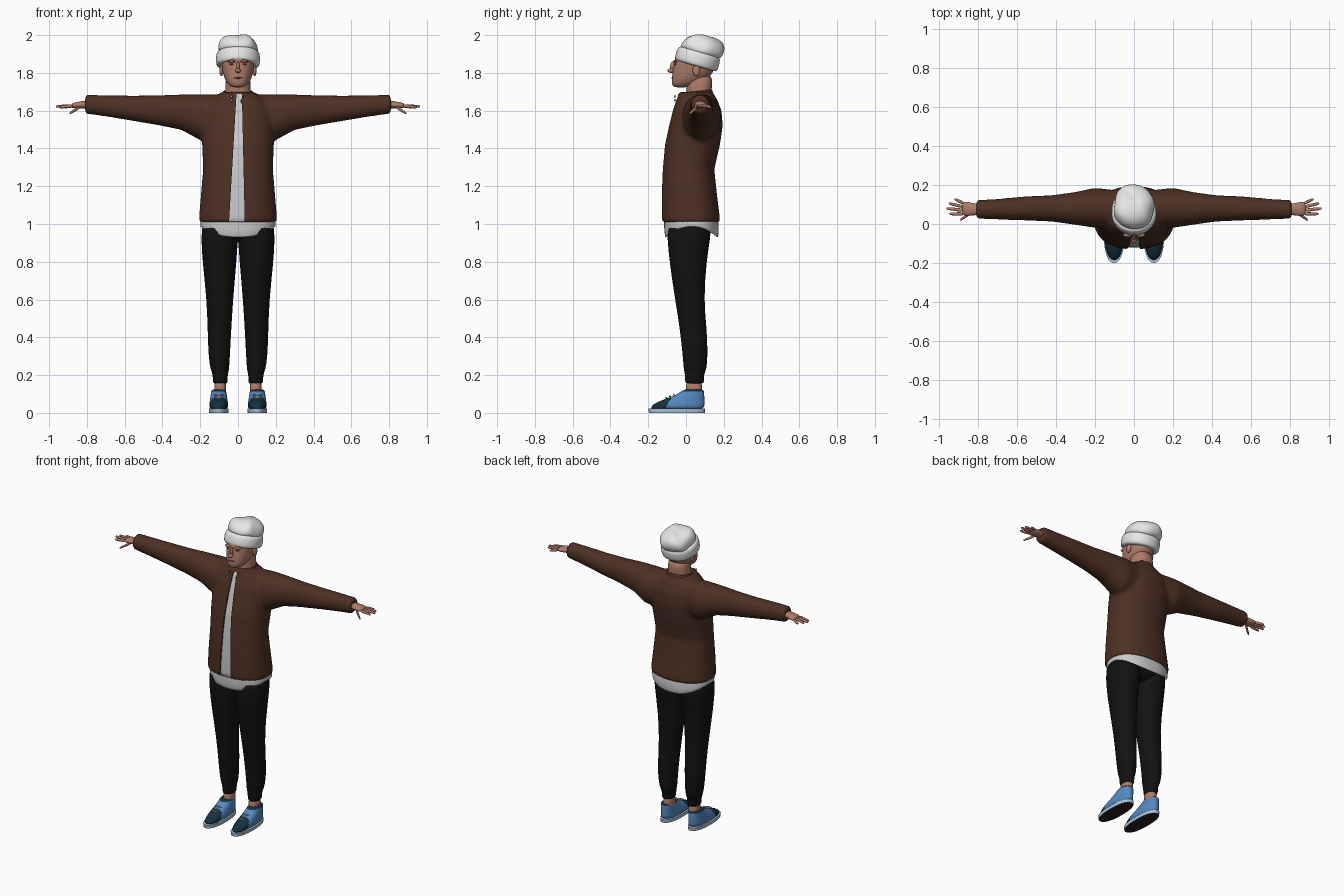
import bpy, bmesh, math
from mathutils import Vector

if "Cube" in bpy.data.objects:
    bpy.data.objects.remove(bpy.data.objects["Cube"])


def material(name, *rgb):
    m = bpy.data.materials.new(name)
    m.use_nodes = True
    m.diffuse_color = (*rgb, 1)
    for node in m.node_tree.nodes:
        if node.type == 'BSDF_PRINCIPLED':
            node.inputs["Base Color"].default_value = (*rgb, 1)
    return m


brown = material("jacket brown", .075, .03, .018)
shirt = material("shirt grey white", .6, .6, .6)
knit = material("hat white", .8, .8, .8)
black = material("trouser black", .006, .006, .006)
skin = material("skin", .42, .2, .14)
dark_skin = material("dark skin", .2, .07, .05)
blue = material("shoe blue", .09, .25, .55)
navy = material("shoe navy", .008, .03, .05)
pale = material("sole pale blue", .4, .55, .7)
tread = material("tread dark", .025, .012, .012)


def section(count, power):
    """Unit superellipse points."""
    for i in range(count):
        a = math.tau * (i + .5) / count
        yield [math.copysign(abs(f) ** (2 / power), f) for f in (math.cos(a), math.sin(a))]


def ring_z(z, front, back, rx, xc=0, power=2.3, tilt=0, dip=0):
    yc, ry = (front + back) / 2, (back - front) / 2
    return [Vector((xc + rx * c, yc + ry * s, z + tilt * ry * s - dip * s * s))
            for c, s in section(32, power)]


def ring_x(x, y, z, ry, rz, count=24):
    return [Vector((x, y + ry * c, z + rz * s)) for c, s in section(count, 2.1)]


def add_loft(bm, rings, caps=True, gap=0):
    rows = [[bm.verts.new(p) for p in ring] for ring in rings]
    n = len(rows[0])
    for low, high in zip(rows, rows[1:]):
        for i in range(n):
            j = (i + 1) % n
            mid = (low[i].co + low[j].co) / 2
            if abs(mid.x) < gap and mid.y < 0:
                continue
            bm.faces.new((low[i], low[j], high[j], high[i]))
    if caps:
        bm.faces.new(rows[0])
        bm.faces.new(rows[-1])


def finish(name, bm, mats, sub=1, mirror=False, solid=0):
    bmesh.ops.recalc_face_normals(bm, faces=bm.faces)
    me = bpy.data.meshes.new(name)
    bm.to_mesh(me)
    bm.free()
    me.shade_smooth()
    me.set_sharp_from_angle(angle=math.radians(60 if sub == 0 else 180))
    for m in mats:
        me.materials.append(m)
    o = bpy.data.objects.new(name, me)
    bpy.context.collection.objects.link(o)
    if mirror:
        o.modifiers.new("mirror", 'MIRROR')
    if solid:
        o.modifiers.new("thickness", 'SOLIDIFY').thickness = solid
    if sub:
        s = o.modifiers.new("smooth", 'SUBSURF')
        s.levels = s.render_levels = sub
    return o


def loft(name, rings, *mats, caps=True, gap=0, **kw):
    bm = bmesh.new()
    add_loft(bm, rings, caps, gap)
    return finish(name, bm, mats, **kw)


def ball(name, loc, size, mat, mirror=False):
    bm = bmesh.new()
    bmesh.ops.create_uvsphere(bm, u_segments=16, v_segments=10, radius=1)
    for v in bm.verts:
        v.co = Vector(loc) + v.co * Vector(size)
    return finish(name, bm, [mat], sub=0, mirror=mirror)


# Jacket: torso and sleeves fused into one smooth skin
torso = [(1.01, -.128, .18, .207), (1.03, -.13, .18, .207), (1.15, -.13, .165, .197),
         (1.29, -.124, .15, .185), (1.42, -.112, .18, .19), (1.52, -.09, .195, .195),
         (1.6, -.07, .188, .185), (1.66, -.05, .165, .14), (1.7, -.035, .14, .085)]
sleeve = [(.06, .08, 1.57, .09, .115), (.2, .083, 1.565, .103, .122), (.3, .08, 1.592, .085, .094),
          (.42, .08, 1.602, .068, .08), (.56, .08, 1.613, .062, .067),
          (.7, .076, 1.626, .053, .057), (.81, .075, 1.634, .048, .05)]
bm = bmesh.new()
add_loft(bm, [ring_z(*r) for r in torso])
for side in (1, -1):
    add_loft(bm, [ring_x(side * r[0], *r[1:]) for r in sleeve])
jacket = finish("jacket", bm, [brown, shirt], sub=0)
remesh = jacket.modifiers.new("fuse", 'REMESH')
remesh.mode, remesh.voxel_size = 'VOXEL', .011
relax = jacket.modifiers.new("relax", 'SMOOTH')
relax.factor, relax.iterations = .5, 8
bpy.context.view_layer.update()
evaluated = jacket.evaluated_get(bpy.context.evaluated_depsgraph_get())
bm = bmesh.new()
bm.from_mesh(evaluated.to_mesh())
jacket.modifiers.clear()

# Open front: cut both edges and sink the shirt strip between them
edges = [((-.048, 0, 1), (-.012, 0, 1.62)), ((.036, 0, 1), (.022, 0, 1.62))]
cuts = []
for low, high in edges:
    low, along = Vector(low), Vector(high) - Vector(low)
    normal = along.cross(Vector((0, 1, 0))).normalized()
    normal *= math.copysign(1, normal.x)
    cuts.append((low, normal))
    bmesh.ops.bisect_plane(bm, geom=bm.verts[:] + bm.edges[:] + bm.faces[:],
                           plane_co=low, plane_no=normal)
bm.normal_update()
strip = []
for f in bm.faces:
    f.material_index, f.smooth = 0, True
    c = f.calc_center_median()
    inside = (c - cuts[0][0]).dot(cuts[0][1]) > 0 > (c - cuts[1][0]).dot(cuts[1][1])
    if inside and f.normal.y < -.35 and c.z < 1.69:
        strip.append(f)
result = bmesh.ops.extrude_face_region(bm, geom=strip)["geom"]
bmesh.ops.translate(bm, vec=(0, .009, 0), verts=[g for g in result if isinstance(g, bmesh.types.BMVert)])
for g in result:
    if isinstance(g, bmesh.types.BMFace):
        g.material_index = 1
bmesh.ops.delete(bm, geom=[f for f in strip if f.is_valid], context='FACES')
bm.to_mesh(jacket.data)
bm.free()
jacket.data.shade_smooth()
jacket.data.set_sharp_from_angle(angle=math.radians(50))
if not jacket.data.materials:
    jacket.data.materials.append(brown)
    jacket.data.materials.append(shirt)

# Collars and shirt tail
loft("jacket_collar", [ring_z(1.645, -.055, .15, .105, tilt=.1), ring_z(1.675, -.052, .145, .09, tilt=.1),
                       ring_z(1.705, -.045, .14, .08, tilt=.1)], brown, caps=False, gap=.024, solid=.008)
loft("shirt_collar", [ring_z(1.64, -.045, .14, .085), ring_z(1.675, -.025, .135, .073)],
     shirt, caps=False, solid=.006)
loft("shirt_tail", [ring_z(.985, -.112, .172, .2, dip=.06), ring_z(1.01, -.118, .176, .202, dip=.02),
                    ring_z(1.05, -.115, .165, .19)], shirt, caps=False, solid=.008)
for z in (1.655, 1.675):
    ball("collar_stud", (-.035, -.058, z), (.006, .006, .006), pale)

# Trousers: hip joins two mirrored legs
leg = [(1.03, -.1, .14, .095, .096), (.93, -.1, .13, .098, .098), (.8, -.088, .108, .09, .098),
       (.6, -.058, .094, .07, .096), (.45, -.033, .11, .063, .098), (.3, -.017, .116, .057, .1),
       (.225, -.012, .108, .049, .096), (.205, -.005, .094, .039, .094), (.16, -.005, .096, .039, .094),
       (.155, 0, .09, .033, .094)]
loft("trouser_legs", [ring_z(*r, power=2.1) for r in leg], black, mirror=True)
loft("trouser_hips", [ring_z(.9, -.05, .09, .05), ring_z(.95, -.1, .14, .16),
                      ring_z(1.04, -.1, .15, .18)], black)
loft("ankles", [ring_z(z, 0, .086, .032, .094) for z in (.07, .12, .18)], skin, mirror=True)

# Shoes
upper = [(.015, -.19, .096, .05), (.042, -.184, .098, .051), (.065, -.135, .098, .047),
         (.092, -.06, .097, .043), (.115, -.022, .096, .04), (.125, -.01, .092, .036)]
shoes = loft("shoe_uppers", [ring_z(*r, xc=.102) for r in upper], blue, navy, mirror=True)
bm = bmesh.new()
bm.from_mesh(shoes.data)
point, slant = Vector((0, -.09, .06)), Vector((0, 1, -.6))
bmesh.ops.bisect_plane(bm, geom=bm.verts[:] + bm.edges[:] + bm.faces[:], plane_co=point, plane_no=slant)
for f in bm.faces:
    c = f.calc_center_median()
    f.material_index = int((c - point).dot(slant) < 0 or c.z > .12)
bm.to_mesh(shoes.data)
bm.free()
soles = loft("shoe_soles", [ring_z(0, -.197, .1, .051, .102), ring_z(.022, -.2, .102, .053, .102)],
             pale, tread, sub=0, mirror=True)
for p in soles.data.polygons:
    p.material_index = int(p.normal.z < -.5)
for y in (-.105, -.085, -.065):
    ball("shoe_lace", (.102, y, .098 + (y + .06) * .41), (.024, .005, .005), pale, mirror=True)

# Hands
palm = [(.77, .075, 1.634, .03, .022), (.82, .075, 1.632, .029, .02),
        (.85, .077, 1.629, .037, .017), (.885, .079, 1.626, .038, .013)]
loft("palms", [ring_x(*r) for r in palm], skin, mirror=True)
fingers = {"index": (.948, .052, 1.618), "middle": (.964, .08, 1.622),
           "ring": (.952, .106, 1.622), "little": (.922, .128, 1.618), "thumb": (.893, .02, 1.585)}
for i, (name, tip) in enumerate(fingers.items()):
    base = Vector((.835, .06, 1.62)) if name == "thumb" else Vector((.872, .052 + .018 * i, 1.626))
    path = [(0, .01), (.5, .009), (.93, .0075), (1, .004)]
    loft(name + "_fingers", [ring_x(*base.lerp(Vector(tip), t), r, r, 10) for t, r in path],
         skin, mirror=True)

# Head and face
loft("neck", [ring_z(1.62, 0, .13, .075), ring_z(1.69, .005, .135, .068),
              ring_z(1.74, 0, .138, .066), ring_z(1.8, 0, .14, .066)], skin)
skull = [(1.722, -.06, .0, .028), (1.735, -.076, .05, .05), (1.765, -.076, .11, .07),
         (1.8, -.072, .145, .081), (1.84, -.066, .155, .087), (1.88, -.06, .155, .088), (1.93, -.03, .15, .08)]
loft("head", [ring_z(*r, power=2.15) for r in skull], skin)
ball("nose_tip", (0, -.078, 1.812), (.015, .021, .012), skin)
ball("nose_bridge", (0, -.068, 1.832), (.009, .016, .03), skin)
ball("brows", (.033, -.056, 1.861), (.024, .012, .007), skin, mirror=True)
ball("eyes", (.032, -.056, 1.845), (.014, .006, .005), dark_skin, mirror=True)
ball("mouth", (0, -.071, 1.773), (.026, .006, .005), dark_skin)
ball("ears", (.088, .055, 1.812), (.01, .02, .03), skin, mirror=True)

# Knitted hat: folded cuff and slouched crown, tilted back
cuff = loft("hat_cuff", [ring_z(z, -r, r, r - .002, power=2.1) for z, r in
                         ((0, .108), (.008, .117), (.04, .12), (.075, .116), (.084, .106))], knit)
dome = [(.06, -.108, .11, .106), (.1, -.105, .125, .104), (.13, -.092, .125, .1),
        (.155, -.07, .11, .082), (.168, -.035, .08, .05), (.17, .0, .04, .02)]
crown = loft("hat_crown", [ring_z(*r) for r in dome], knit)
for v in crown.data.vertices:
    if v.co.z > .09:
        v.co.z += .006 * math.sin(45 * v.co.x + 25 * v.co.y)
        v.co.x += .005 * math.sin(50 * v.co.y)
for o in (cuff, crown):
    o.location = (0, .05, 1.834)
    o.rotation_euler.x = -.28
